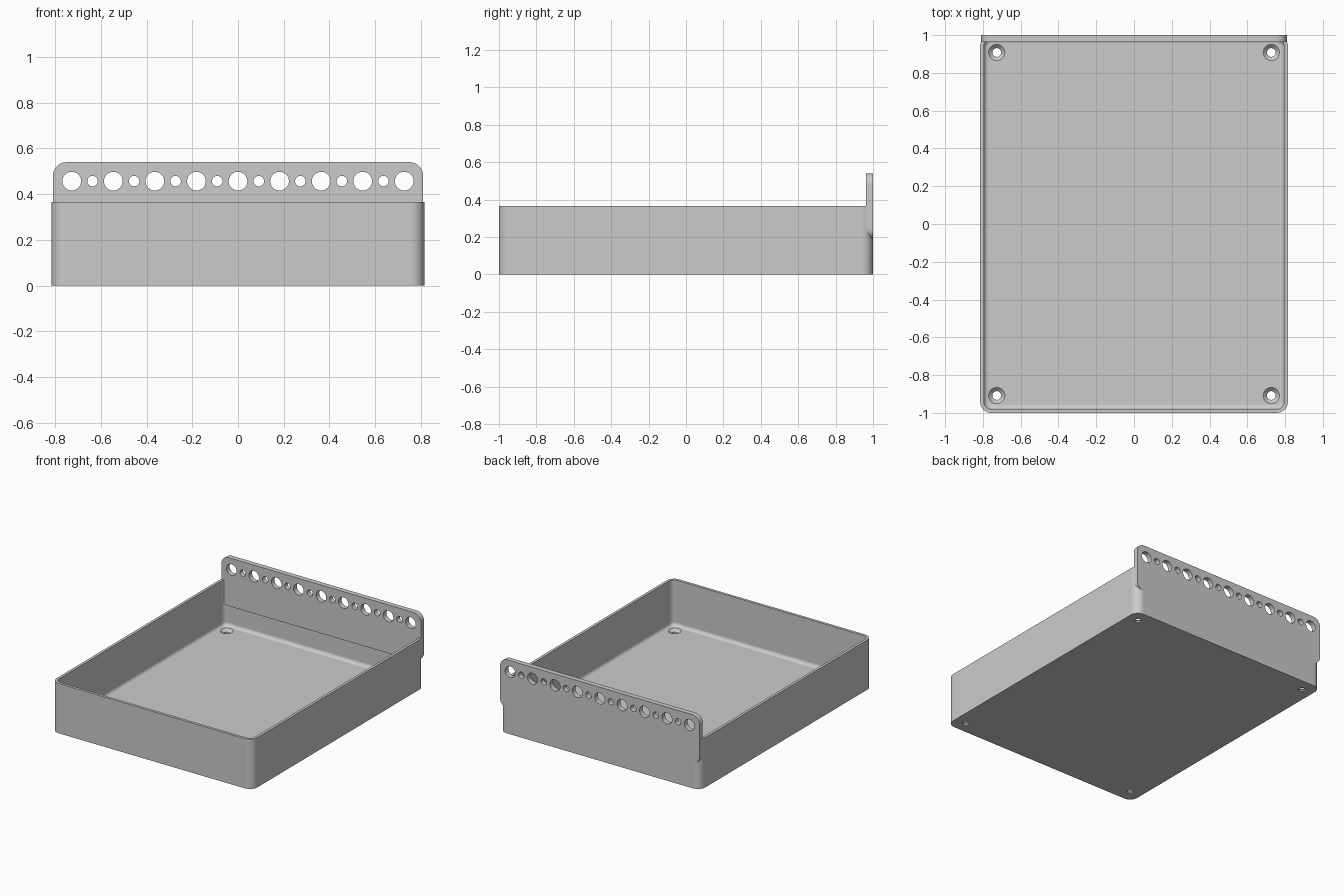
import bpy, bmesh, math
from mathutils import Matrix, Vector

cube = bpy.data.objects.get("Cube")
if cube:
    bpy.data.objects.remove(cube, do_unlink=True)

HX, HY, TRAY_H = 0.815, 1.0, 0.365
WALL, FLOOR, FILLET, CORNER = 0.02, 0.03, 0.025, 0.06
PLATE_BOTTOM, PLATE_TOP, PLATE_FRONT = 0.185, 0.54, 0.963

grey = bpy.data.materials.new("light grey")
grey.use_nodes = True
colour = (0.6, 0.6, 0.6, 1)
grey.diffuse_color = colour
grey.node_tree.nodes["Principled BSDF"].inputs["Base Color"].default_value = colour


def rounded_rect(hx, hy, r, segments=9):
    """Outline points of a centred rectangle with round corners."""
    points = []
    for i, (sx, sy) in enumerate([(1, 1), (-1, 1), (-1, -1), (1, -1)]):
        for k in range(segments + 1):
            a = math.pi / 2 * (i + k / segments)
            points.append((sx * (hx - r) + r * math.cos(a),
                           sy * (hy - r) + r * math.sin(a)))
    return points


def loft(name, rings):
    """Skin a stack of equal rings and cap both ends."""
    bm = bmesh.new()
    loops = [[bm.verts.new(p) for p in ring] for ring in rings]
    for a, b in zip(loops, loops[1:]):
        for i in range(len(a)):
            j = (i + 1) % len(a)
            bm.faces.new((a[i], a[j], b[j], b[i]))
    bm.faces.new(loops[0])
    bm.faces.new(loops[-1])
    return finish(name, bm)


def finish(name, bm):
    bmesh.ops.recalc_face_normals(bm, faces=bm.faces)
    mesh = bpy.data.meshes.new(name)
    bm.to_mesh(mesh)
    bm.free()
    mesh.materials.append(grey)
    obj = bpy.data.objects.new(name, mesh)
    bpy.context.collection.objects.link(obj)
    return obj


def cone(bm, centre, r1, r2, depth, rotation=Matrix()):
    bmesh.ops.create_cone(bm, cap_ends=True, segments=32, radius1=r1, radius2=r2,
                          depth=depth, matrix=Matrix.Translation(Vector(centre)) @ rotation)


def select(obj):
    bpy.ops.object.select_all(action="DESELECT")
    obj.select_set(True)
    bpy.context.view_layer.objects.active = obj


def boolean(target, other, operation):
    mod = target.modifiers.new(operation.title(), "BOOLEAN")
    mod.operation, mod.solver, mod.object = operation, "EXACT", other
    select(target)
    bpy.ops.object.modifier_apply(modifier=mod.name)
    bpy.data.objects.remove(other, do_unlink=True)


# Tray: outer wall, rim, inner wall, filleted floor edge
def tray_ring(inset, z):
    outline = rounded_rect(HX - inset, HY - inset, CORNER - inset)
    return [(x, y, z) for x, y in outline]


rings = [tray_ring(0, 0), tray_ring(0, TRAY_H), tray_ring(WALL, TRAY_H)]
for k in range(7):
    a = math.pi / 2 * k / 6
    rings.append(tray_ring(WALL + FILLET * (1 - math.cos(a)),
                           FLOOR + FILLET * (1 - math.sin(a))))
tray = loft("tray", rings)

# Hanging plate along the back
middle = (PLATE_TOP + PLATE_BOTTOM) / 2
outline = rounded_rect(0.81, (PLATE_TOP - PLATE_BOTTOM) / 2, 0.06)
plate = loft("back_plate", [[(x, y, z + middle) for x, z in outline]
                            for y in (PLATE_FRONT, HY)])

# Alternating large and small holes in the plate
bm = bmesh.new()
turn = Matrix.Rotation(math.pi / 2, 4, "X")
for i in range(17):
    radius = 0.023 if i % 2 else 0.041
    cone(bm, ((i - 8) * 0.0909, 0.98, 0.457), radius, radius, 0.2, turn)
boolean(plate, finish("plate_hole_cutter", bm), "DIFFERENCE")

boolean(tray, plate, "UNION")

# Screw holes in the floor, then their countersinks
for r1, r2, z, depth in ((0.023, 0.023, 0, 0.2), (0.021, 0.051, FLOOR - 0.007, 0.03)):
    bm = bmesh.new()
    for sx in (-1, 1):
        for sy in (-1, 1):
            cone(bm, (sx * 0.727, sy * 0.908, z), r1, r2, depth)
    boolean(tray, finish("screw_hole_cutter", bm), "DIFFERENCE")

# Smooth rounded edges, even shading on the flat walls
select(tray)
bpy.ops.object.shade_smooth_by_angle(angle=math.radians(30))
weighted = tray.modifiers.new("Weighted normals", "WEIGHTED_NORMAL")
weighted.keep_sharp = True
